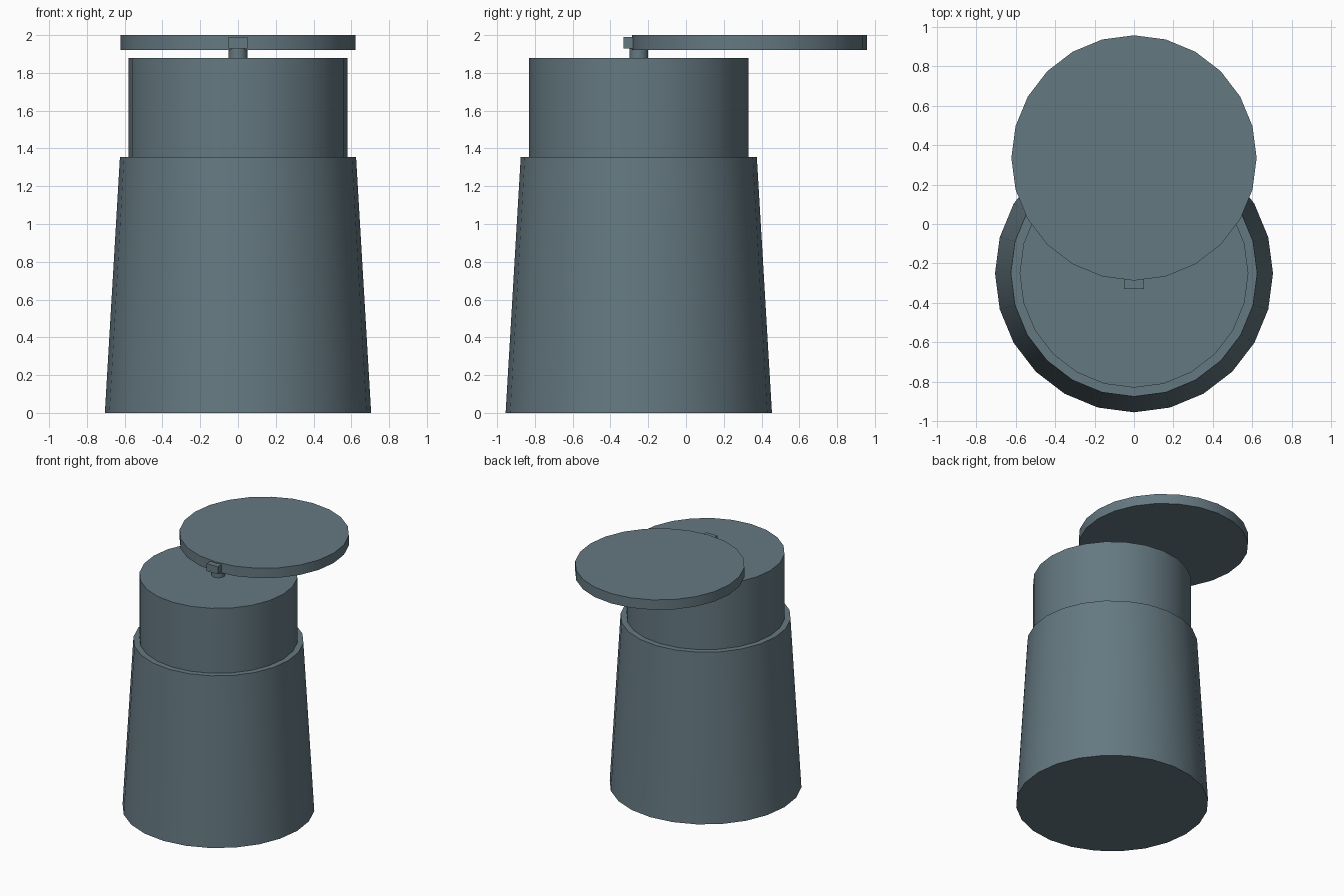
import bpy
import math

cube = bpy.data.objects.get("Cube")
if cube:
    bpy.data.objects.remove(cube, do_unlink=True)

slate = bpy.data.materials.new("slate_grey")
slate.use_nodes = True
COLOUR = (0.13, 0.19, 0.22, 1)
slate.diffuse_color = COLOUR
slate.node_tree.nodes["Principled BSDF"].inputs["Base Color"].default_value = COLOUR

BODY_Y = -0.25
LID_Y = 0.335


def finish(name):
    obj = bpy.context.object
    obj.name = name
    obj.data.materials.append(slate)
    return obj


def drum(name, y, z0, z1, r0, r1, sides=24):
    """Upright tapered cylinder with smooth walls and sharp rims."""
    bpy.ops.mesh.primitive_cone_add(vertices=sides, radius1=r0, radius2=r1,
                                    depth=z1 - z0, location=(0, y, (z0 + z1) / 2))
    obj = finish(name)
    bpy.ops.object.shade_smooth_by_angle(angle=math.radians(35))
    return obj


# Tapered container and straight neck
drum("container_body", BODY_Y, 0, 1.355, 0.705, 0.625)
drum("neck", BODY_Y, 1.34, 1.88, 0.58, 0.58)

# Swung-open lid on its pivot
drum("lid", LID_Y, 1.92, 2.0, 0.622, 0.622)
drum("pivot_pin", BODY_Y, 1.87, 1.95, 0.05, 0.05)

# Small hinge block joining pin and lid
bpy.ops.mesh.primitive_cube_add(size=1, location=(0, -0.28, 1.96))
block = finish("hinge_block")
block.scale = (0.1, 0.1, 0.06)
bpy.ops.object.transform_apply(location=False, rotation=False, scale=True)
